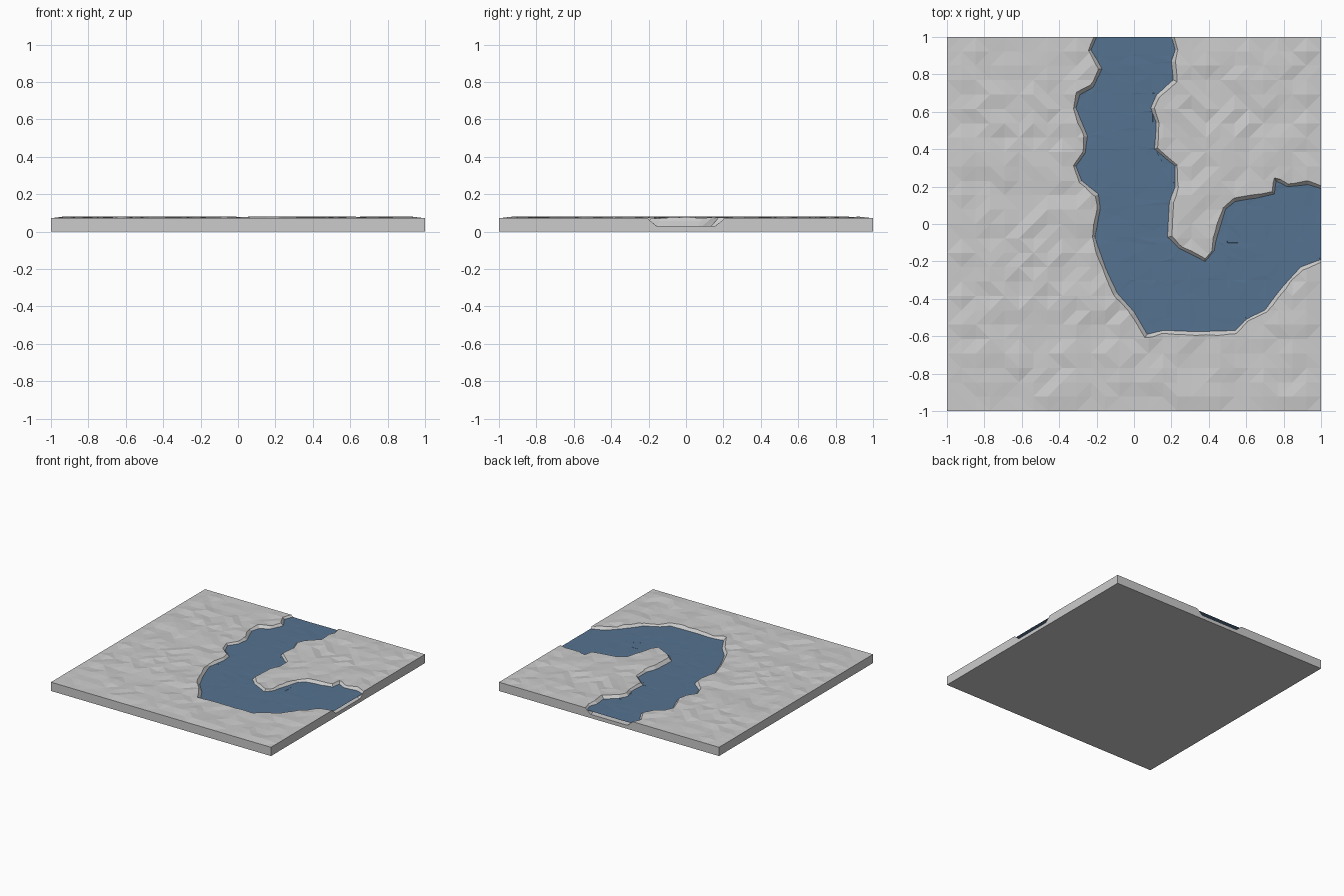
import bpy, bmesh, random
from mathutils import Vector

if "Cube" in bpy.data.objects:
    bpy.data.objects.remove(bpy.data.objects["Cube"])

random.seed(4)
CELLS, LAND_Z, WATER_Z, BED_Z = 26, 0.072, 0.057, 0.03

# river outline at water level: outer bank down, inner bank back up
outer = [(-.2, 1.1), (-.2, 1), (-.23, .93), (-.17, .83), (-.22, .73), (-.29, .69), (-.31, .62),
         (-.25, .47), (-.26, .38), (-.31, .31), (-.28, .23), (-.19, .16), (-.18, .08),
         (-.21, -.07), (-.15, -.24), (-.09, -.37), (0, -.47), (.07, -.59), (.15, -.57),
         (.35, -.575), (.54, -.57), (.6, -.51), (.7, -.46), (.79, -.34), (.89, -.23), (1, -.19), (1.1, -.19)]
inner = [(.2, 1.1), (.2, 1), (.22, .93), (.2, .87), (.21, .77), (.12, .69), (.09, .62), (.12, .54),
         (.11, .4), (.22, .31), (.22, .2), (.19, .12), (.18, -.07), (.24, -.13), (.38, -.2),
         (.43, -.14), (.44, -.08), (.49, .08), (.54, .12), (.66, .14), (.75, .16), (.76, .23),
         (.82, .2), (.93, .21), (1, .19), (1.1, .19)]
river = [Vector(p) for p in outer + inner[::-1]]


def offset(points, d):
    """Push a counter-clockwise outline outward by d."""
    result = []
    for i, p in enumerate(points):
        along = (points[(i + 1) % len(points)] - points[i - 1]).normalized()
        result.append(p + Vector((along.y, -along.x)) * d)
    return result


def make_object(name, bm):
    mesh = bpy.data.meshes.new(name)
    bm.to_mesh(mesh)
    bm.free()
    ob = bpy.data.objects.new(name, mesh)
    bpy.context.collection.objects.link(ob)
    return ob


# land slab: rough faceted top, straight sides, flat underside
bm = bmesh.new()
bmesh.ops.create_grid(bm, x_segments=CELLS, y_segments=CELLS, size=1)
for v in bm.verts:
    edge = max(abs(v.co.x), abs(v.co.y)) > 0.999
    v.co.z = LAND_Z if edge else LAND_Z + random.uniform(-0.003, 0.01)
rim = [e for e in bm.edges if e.is_boundary]
walls = bmesh.ops.extrude_edge_only(bm, edges=rim)["geom"]
for v in walls:
    if isinstance(v, bmesh.types.BMVert):
        v.co.z = 0
bmesh.ops.holes_fill(bm, edges=[e for e in bm.edges if e.is_boundary], sides=0)
bmesh.ops.triangulate(bm, faces=bm.faces[:])
bmesh.ops.recalc_face_normals(bm, faces=bm.faces[:])
land = make_object("land", bm)

# channel cutter with sloping banks
bm = bmesh.new()
levels = [(BED_Z, -0.035), (WATER_Z, 0), (0.11, 0.05)]
rings = [[bm.verts.new((p.x, p.y, z)) for p in offset(river, d)] for z, d in levels]
n = len(river)
for low, high in zip(rings, rings[1:]):
    for i in range(n):
        j = (i + 1) % n
        bm.faces.new((low[i], low[j], high[j], high[i]))
bm.faces.new(rings[0][::-1])
bm.faces.new(rings[-1])
bmesh.ops.triangulate(bm, faces=bm.faces[:])
bmesh.ops.recalc_face_normals(bm, faces=bm.faces[:])
cutter = make_object("channel_cutter", bm)
cutter.hide_render = True
cutter.hide_viewport = False

cut = land.modifiers.new("channel", "BOOLEAN")
cut.operation, cut.solver, cut.object = "DIFFERENCE", "EXACT", cutter
bpy.context.view_layer.objects.active = land
land.select_set(True)
bpy.ops.object.modifier_apply(modifier=cut.name)
bpy.data.objects.remove(cutter)

# water sheet: river outline sliced into facets and gently rippled
bm = bmesh.new()
bm.faces.new([bm.verts.new((p.x, p.y, WATER_Z)) for p in offset(river, 0.004)])
bmesh.ops.triangulate(bm, faces=bm.faces[:])
for axis in ((1, 0, 0), (0, 1, 0)):
    for k in range(-7, 11):
        bmesh.ops.bisect_plane(bm, geom=bm.verts[:] + bm.edges[:] + bm.faces[:], dist=1e-5,
                               plane_co=Vector(axis) * k / 10, plane_no=axis,
                               clear_outer=(k == 10))
bmesh.ops.triangulate(bm, faces=bm.faces[:])
for v in bm.verts:
    v.co.z += random.uniform(-0.001, 0.001)
water = make_object("water", bm)
blue = bpy.data.materials.new("water_blue")
blue.diffuse_color = (0.09, 0.17, 0.28, 1)
blue.use_nodes = True
blue.node_tree.nodes["Principled BSDF"].inputs["Base Color"].default_value = blue.diffuse_color
water.data.materials.append(blue)
